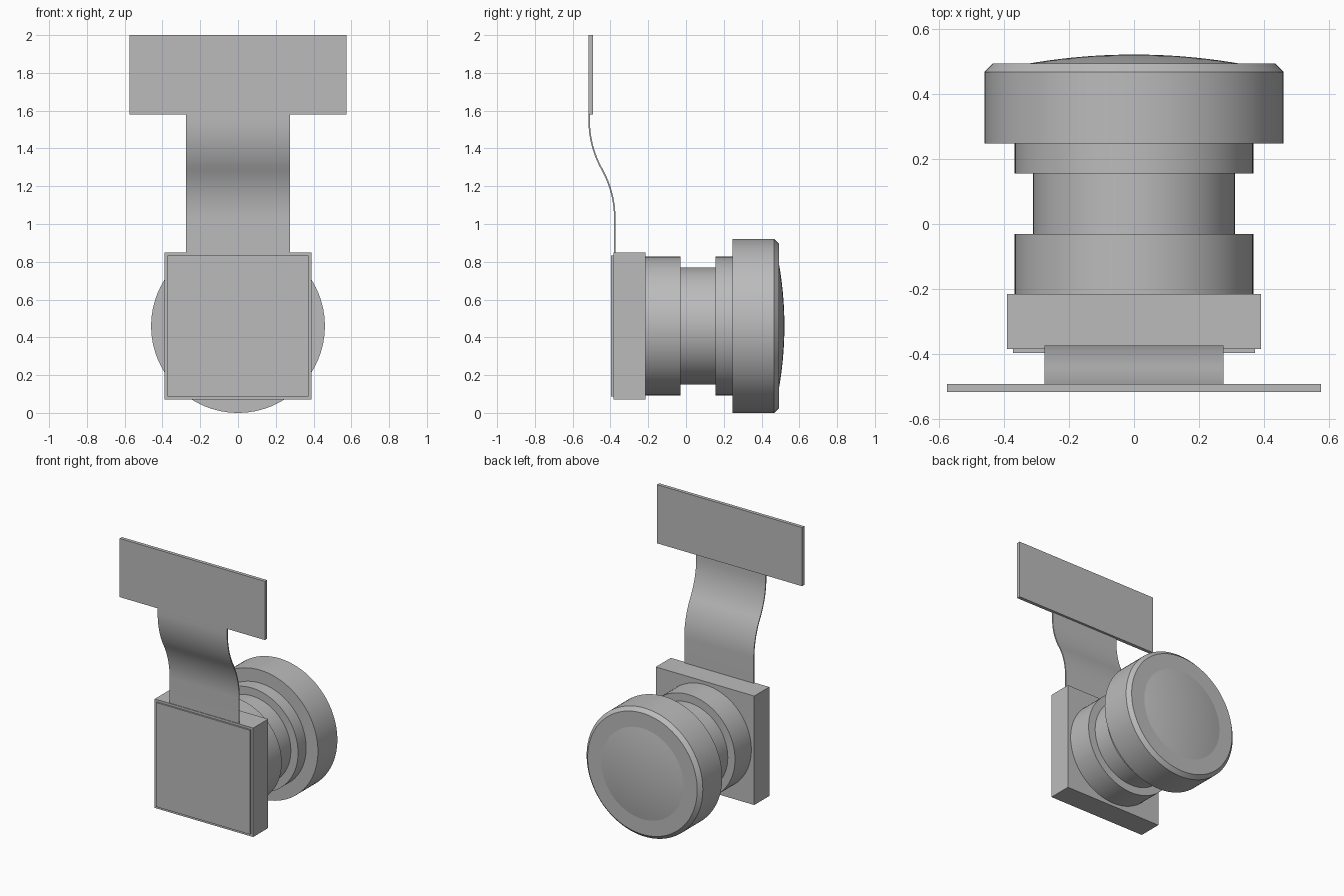
import bpy, bmesh, math

cube = bpy.data.objects.get("Cube")
if cube:
    bpy.data.objects.remove(cube, do_unlink=True)

# One neutral grey for everything
grey = bpy.data.materials.new("neutral grey")
grey.use_nodes = True
colour = (0.5, 0.5, 0.5, 1)
grey.diffuse_color = colour
grey.node_tree.nodes["Principled BSDF"].inputs["Base Color"].default_value = colour

AXIS_Z = 0.46


def finish(name, bm, smooth=False):
    bmesh.ops.recalc_face_normals(bm, faces=bm.faces)
    mesh = bpy.data.meshes.new(name)
    bm.to_mesh(mesh)
    bm.free()
    obj = bpy.data.objects.new(name, mesh)
    bpy.context.collection.objects.link(obj)
    mesh.materials.append(grey)
    if smooth:
        bpy.ops.object.select_all(action='DESELECT')
        obj.select_set(True)
        bpy.context.view_layer.objects.active = obj
        bpy.ops.object.shade_smooth_by_angle(angle=math.radians(25))
    return obj


def box(name, half_x, y0, y1, z0, z1):
    bm = bmesh.new()
    bmesh.ops.create_cube(bm, size=1)
    for v in bm.verts:
        v.co = (v.co.x * 2 * half_x, (y0 + y1) / 2 + v.co.y * (y1 - y0),
                (z0 + z1) / 2 + v.co.z * (z1 - z0))
    return finish(name, bm)


def lathe(name, profile, steps=96):
    """Spin (radius, y) points around the lens axis."""
    bm = bmesh.new()
    verts = [bm.verts.new((r, y, AXIS_Z)) for r, y in profile]
    edges = [bm.edges.new(pair) for pair in zip(verts, verts[1:])]
    bmesh.ops.spin(bm, geom=verts + edges, cent=(0, 0, AXIS_Z), axis=(0, 1, 0),
                   angle=2 * math.pi, steps=steps, use_duplicate=False)
    bmesh.ops.remove_doubles(bm, verts=bm.verts, dist=0.0002)
    return finish(name, bm, smooth=True)


# Sensor housing and its thin front plate
box("sensor_housing", 0.39, -0.385, -0.215, 0.07, 0.85)
box("sensor_plate", 0.372, -0.397, -0.383, 0.088, 0.834)

# Stepped barrel with a narrow waist
lathe("lens_barrel", [(0, -0.22), (0.367, -0.22), (0.367, -0.03), (0.31, -0.03),
                      (0.31, 0.155), (0.367, 0.155), (0.367, 0.25), (0, 0.25)])

# Wide lens head with a chamfered rim
lathe("lens_head", [(0, 0.247), (0.46, 0.247), (0.46, 0.467),
                    (0.434, 0.493), (0, 0.493)])

# Shallow domed glass
R, edge = 1.9, 0.33
dome = [(r, 0.521 - R + math.sqrt(R * R - r * r))
        for r in (edge * i / 10 for i in range(11))]
lathe("lens_glass", dome + [(edge, 0.48), (0, 0.48)])

# Flat ribbon cable: straight, two opposing arcs, straight
bend, radius, n = math.radians(29.3), 0.53, 12
path = [(-0.377, 0.83, 0.0)]
for i in range(n + 1):
    a = bend * i / n
    path.append((-0.377 - radius * (1 - math.cos(a)), 1.03 + radius * math.sin(a), a))
y_end = -0.377 - 2 * radius * (1 - math.cos(bend))
z_end = 1.03 + 2 * radius * math.sin(bend)
for i in range(n - 1, -1, -1):
    a = bend * i / n
    path.append((y_end + radius * (1 - math.cos(a)), z_end - radius * math.sin(a), a))
path.append((y_end, 1.6, 0.0))

bm = bmesh.new()
half_t = 0.004
outline = [(y + s * half_t * math.cos(a), z + s * half_t * math.sin(a))
           for s, pts in ((1, path), (-1, path[::-1])) for y, z, a in pts]
side = bm.faces.new([bm.verts.new((-0.275, y, z)) for y, z in outline])
out = bmesh.ops.extrude_face_region(bm, geom=[side], use_keep_orig=True)
bmesh.ops.translate(bm, vec=(0.55, 0, 0),
                    verts=[g for g in out["geom"] if isinstance(g, bmesh.types.BMVert)])
finish("ribbon_cable", bm, smooth=True)

# Connector board at the top
box("connector_board", 0.575, -0.517, -0.492, 1.58, 2.0)
